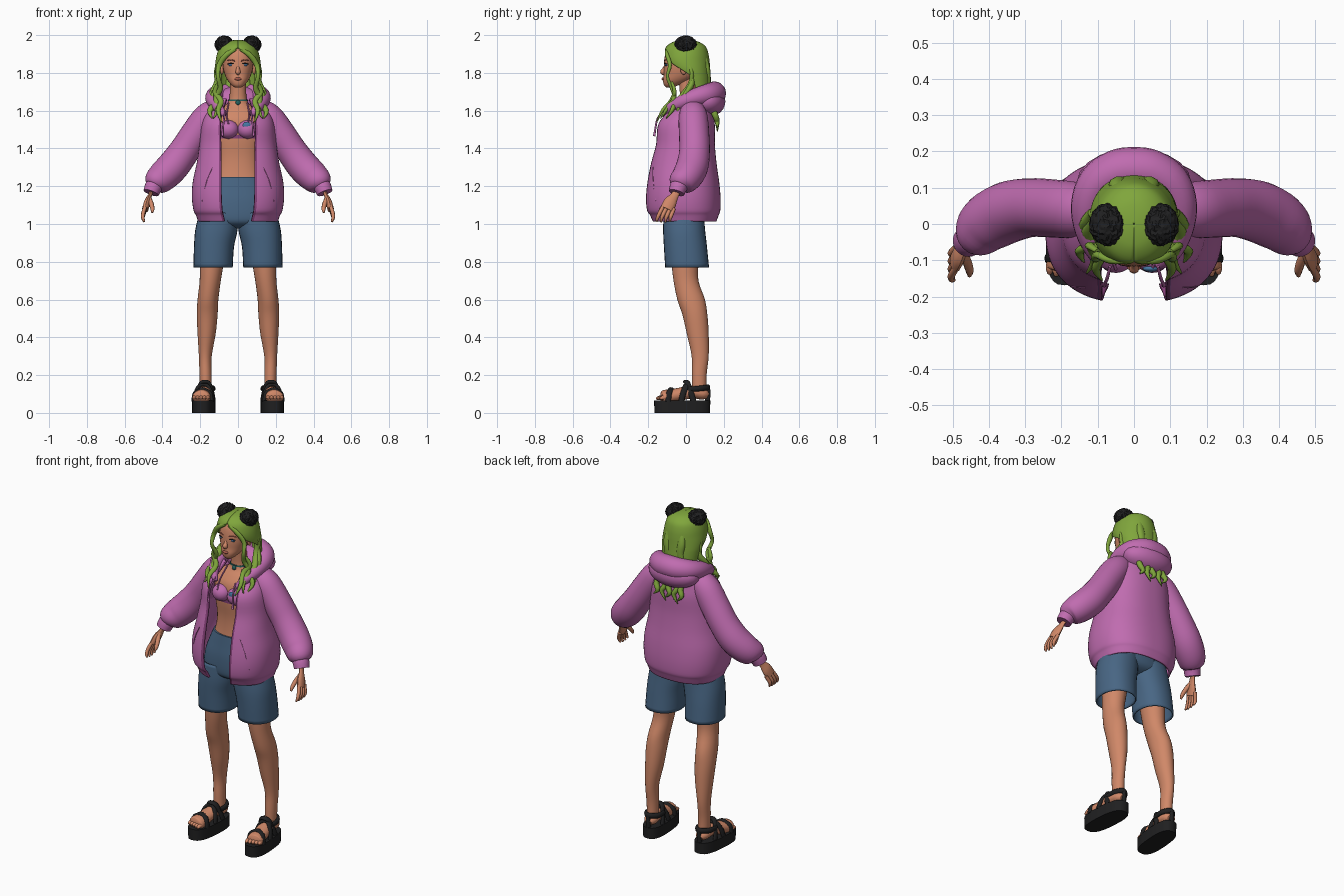
import bpy, bmesh, math, random
from mathutils import Vector, Matrix
random.seed(4)

def colour(name, r, g, b):
    lin = [((c / 255 + 0.055) / 1.055) ** 2.4 for c in (r, g, b)]
    m = bpy.data.materials.new(name)
    m.diffuse_color = (*lin, 1)
    return m

PINK = colour("orchid cloth", 192, 108, 176)
PLUM = colour("plum trim", 135, 66, 122)
SKIN = colour("skin", 208, 136, 104)
GREEN = colour("green hair", 128, 166, 60)
DENIM = colour("blue denim", 72, 102, 132)
BLACK = colour("black rubber", 32, 32, 33)
LIP = colour("lips", 165, 90, 76)
BLUE = colour("blue eyes", 70, 120, 165)
TEAL = colour("teal trim", 40, 100, 95)

def finish(name, bm, mats, mirror=False, thick=0, smooth=True):
    bmesh.ops.recalc_face_normals(bm, faces=bm.faces)
    me = bpy.data.meshes.new(name)
    bm.to_mesh(me)
    bm.free()
    for p in me.polygons:
        p.use_smooth = smooth
    if smooth:
        me.set_sharp_from_angle(angle=math.radians(50))
    for m in mats:
        me.materials.append(m)
    ob = bpy.data.objects.new(name, me)
    bpy.context.collection.objects.link(ob)
    if thick:
        s = ob.modifiers.new("thickness", 'SOLIDIFY')
        s.thickness, s.offset = thick, 0
    if mirror:
        ob.modifiers.new("mirror", 'MIRROR').use_clip = False
    return ob

def spline(rows, k):
    """Catmull-Rom through rows of numbers."""
    out = []
    for i in range(len(rows) - 1):
        a, b, c, d = (rows[max(0, min(len(rows) - 1, i + j))] for j in (-1, 0, 1, 2))
        for s in range(k):
            t = s / k
            out.append([0.5 * (2 * q + (r - p) * t + (2 * p - 5 * q + 4 * r - w) * t * t
                        + (3 * q - p - 3 * r + w) * t ** 3) for p, q, r, w in zip(a, b, c, d)])
    return out + [list(rows[-1])]

def skin_rings(bm, rings, closed, caps):
    vs = [[bm.verts.new(p) for p in ring] for ring in rings]
    n = len(vs[0])
    for a, b in zip(vs, vs[1:]):
        for i in range(n if closed else n - 1):
            j = (i + 1) % n
            f = bm.faces.new((a[i], a[j], b[j], b[i]))
            if not closed and i in (0, n - 2):
                f.material_index = 1
    if caps:
        bm.faces.new(vs[0])
        bm.faces.new(vs[-1])

def loft(name, rows, mats, n=28, e=2.2, k=4, shear=0, caps=True, **kw):
    """Stacked rings: rows of (z, cx, cy, rx, ry[, front gap half width])."""
    shell = len(rows[0]) == 6
    rings = []
    for z, cx, cy, rx, ry, *gap in spline(rows, k):
        g = max(0, min(gap[0] / rx, 1)) if shell else 0
        a0 = -math.acos(g ** (e / 2))
        span = math.pi - 2 * a0
        ring = []
        for i in range(n):
            a = a0 + span * i / (n - 1 if shell else n)
            c, s = math.cos(a), math.sin(a)
            y = cy + ry * math.copysign(abs(s) ** (2 / e), s)
            ring.append((cx + rx * math.copysign(abs(c) ** (2 / e), c) + shear * y, y, z))
        rings.append(ring)
    bm = bmesh.new()
    skin_rings(bm, rings, not shell, caps and not shell)
    return finish(name, bm, mats, **kw)

def tube(name, pts, mat, ref=(0, 1, 0), flat=1, n=12, k=4, mirror=True):
    """Round or flattened tube through points (x, y, z, radius)."""
    p = spline(pts, k)
    rings = []
    for i, q in enumerate(p):
        t = Vector(p[min(i + 1, len(p) - 1)][:3]) - Vector(p[max(i - 1, 0)][:3])
        side = t.cross(Vector(ref)).normalized()
        up = side.cross(t).normalized()
        rings.append([Vector(q[:3]) + q[3] * (side * math.cos(a) + up * flat * math.sin(a))
                      for a in (2 * math.pi * j / n for j in range(n))])
    bm = bmesh.new()
    skin_rings(bm, rings, True, True)
    return finish(name, bm, [mat], mirror=mirror)

def blob(name, c, r, mat, mirror=False, fuzz=0):
    bm = bmesh.new()
    bmesh.ops.create_icosphere(bm, subdivisions=4 if fuzz else 3, radius=1)
    for v in bm.verts:
        v.co *= 1 + random.uniform(-fuzz, fuzz)
    bmesh.ops.transform(bm, matrix=Matrix.Translation(c) @ Matrix.Diagonal((*r, 1)), verts=bm.verts)
    return finish(name, bm, [mat], mirror=mirror, smooth=not fuzz)

# Body
loft("torso", [(1.2, 0, -.005, .15, .095), (1.28, 0, -.005, .125, .085), (1.36, 0, -.005, .12, .083),
     (1.46, 0, -.005, .132, .092), (1.55, 0, 0, .135, .09), (1.6, 0, .01, .11, .072),
     (1.64, 0, .015, .055, .05), (1.7, 0, .01, .043, .043), (1.8, 0, .0, .043, .043)], [SKIN])
loft("legs", [(.1, .17, .07, .031, .038), (.2, .172, .07, .032, .039), (.3, .173, .075, .034, .045),
     (.42, .166, .062, .048, .058), (.52, .163, .047, .055, .066), (.6, .159, .027, .055, .073),
     (.7, .147, .0, .056, .066), (.8, .138, -.005, .064, .072), (.97, .12, -.005, .075, .085)],
     [SKIN], mirror=True, e=2)

# Head and face
loft("head", [(1.722, 0, -.085, .015, .018), (1.735, 0, -.078, .034, .038), (1.76, 0, -.05, .055, .072),
     (1.79, 0, -.028, .07, .09), (1.83, 0, -.02, .08, .098), (1.88, 0, -.012, .083, .102),
     (1.92, 0, -.005, .078, .096), (1.95, 0, 0, .056, .068), (1.96, 0, 0, .02, .025)], [SKIN])
tube("nose", [(0, -.106, 1.84, .008), (0, -.116, 1.82, .01), (0, -.123, 1.805, .014), (0, -.113, 1.797, .01)],
     SKIN, ref=(1, 0, 0), mirror=False)
blob("lips", (0, -.121, 1.768), (.019, .008, .008), LIP)
blob("eyes", (.036, -.102, 1.842), (.016, .01, .007), BLUE, mirror=True)
tube("eyelashes", [(.018, -.113, 1.846, .002), (.036, -.112, 1.851, .003), (.055, -.101, 1.847, .002)], BLACK, n=6)
tube("eyebrows", [(.016, -.114, 1.863, .003), (.038, -.109, 1.869, .003), (.058, -.096, 1.864, .002)], LIP, n=6)
blob("ears", (.085, -.012, 1.82), (.01, .018, .03), SKIN, mirror=True)

# Hair: cap with a centre parting, two fuzzy buns, wavy locks
loft("hair_cap", [(1.969, 0, 0, .001, .001, 0), (1.966, 0, 0, .03, .035, 0), (1.957, 0, 0, .06, .07, 0),
     (1.935, 0, 0, .09, .1, 0), (1.9, 0, 0, .105, .113, .045), (1.86, 0, .002, .113, .117, .08),
     (1.82, 0, .015, .116, .107, .108), (1.78, 0, .035, .112, .09, .112), (1.72, 0, .05, .104, .08, .104),
     (1.64, 0, .06, .095, .075, .095)], [GREEN, GREEN], n=48, e=2, thick=.012)
blob("hair_buns", (.073, -.002, 1.95), (.05, .057, .047), BLACK, mirror=True, fuzz=.06)
locks = [
    [(.012, -.104, 1.925, .008), (.062, -.1, 1.895, .014), (.1, -.085, 1.84, .014), (.106, -.098, 1.78, .011),
     (.093, -.075, 1.72, .014), (.115, -.062, 1.67, .015), (.108, -.1, 1.61, .013), (.13, -.135, 1.56, .003)],
    [(.1, .005, 1.87, .012), (.112, .03, 1.8, .016), (.105, .02, 1.74, .016), (.125, -.02, 1.68, .02),
     (.118, -.055, 1.64, .018), (.15, -.075, 1.6, .014), (.138, -.105, 1.56, .003)],
    [(.1, .03, 1.8, .014), (.11, .03, 1.74, .02), (.132, .0, 1.69, .02),
     (.13, -.03, 1.64, .018), (.148, -.05, 1.575, .003)],
    [(.1, -.075, 1.75, .009), (.122, -.06, 1.7, .014), (.09, -.08, 1.65, .015), (.105, -.125, 1.6, .012),
     (.088, -.155, 1.54, .003)],
    [(.035, .09, 1.9, .02), (.045, .108, 1.83, .025), (.04, .113, 1.77, .025), (.05, .108, 1.7, .025)]]
for i, pts in enumerate(locks):
    tube("hair_lock_%d" % i, pts, GREEN, ref=(0, 1, 0), flat=.75, n=10)
for i in range(5):
    x, w = -.08 + .04 * i, .02 * (-1) ** i
    tube("hair_tip_%d" % i, [(x, .13, 1.63, .016), (x + w * .4, .155, 1.575, .016),
         (x - w * .3, .165, 1.54, .013), (x + w, .166, 1.49 + abs(w + .02) * .5, .002)], GREEN, n=8, mirror=False)

# Bikini top and choker
blob("bikini_cups", (.05, -.082, 1.5), (.054, .053, .05), PINK, mirror=True)
loft("bikini_band", [(1.452, 0, -.005, .135, .095), (1.472, 0, -.005, .136, .096)], [PLUM], k=1)
tube("bikini_straps", [(.05, -.125, 1.53, .004), (.06, -.088, 1.575, .004), (.05, -.03, 1.64, .004)], PINK, n=8)
blob("bikini_patch", (.046, -.123, 1.523), (.022, .009, .018), BLUE)
loft("choker", [(1.65, 0, .014, .053, .049), (1.659, 0, .013, .051, .048)], [TEAL], k=1)
blob("choker_pendant", (0, -.038, 1.643), (.013, .007, .013), TEAL)

# Shorts
loft("shorts_legs", [(.77, .132, .006, .1, .112), (.88, .127, -.003, .102, .11), (.97, .114, -.01, .108, .107),
     (1.06, .1, -.012, .1, .102)], [DENIM], mirror=True, caps=False, thick=.008)
loft("shorts_hips", [(.975, 0, -.01, .1, .03), (.985, 0, -.01, .13, .065), (1.005, 0, -.012, .18, .095),
     (1.04, 0, -.012, .2, .106), (1.12, 0, -.012, .19, .106), (1.19, 0, -.01, .165, .1),
     (1.25, 0, -.008, .14, .095)], [DENIM])

# Jacket: open shell with zip edges, sleeves, cuffs, folded hood
loft("jacket_body", [(1.015, 0, -.01, .205, .165, .07), (1.05, 0, -.012, .218, .18, .078),
     (1.075, 0, -.016, .23, .192, .083), (1.14, 0, -.018, .238, .195, .087), (1.22, 0, -.018, .234, .188, .088),
     (1.32, 0, -.016, .213, .172, .088), (1.42, 0, -.008, .198, .155, .09), (1.52, 0, -.004, .188, .151, .092),
     (1.58, 0, .012, .168, .126, .085), (1.63, 0, .035, .13, .1, .07), (1.66, 0, .045, .1, .08, .06)],
     [PINK, PLUM], n=110, e=2.4, thick=.012)
tube("sleeves", [(.1, .035, 1.61, .06), (.16, .038, 1.565, .077), (.225, .043, 1.475, .08), (.285, .045, 1.385, .081),
     (.345, .033, 1.305, .085), (.4, .005, 1.25, .081), (.435, -.028, 1.22, .067), (.45, -.04, 1.2, .042)],
     PINK, n=28)
tube("cuffs", [(.432, -.025, 1.22, .046), (.448, -.04, 1.195, .046), (.46, -.05, 1.165, .042)], PINK, n=24)
half = [(.068, -.115, 1.575, .012), (.1, -.085, 1.612, .025), (.124, -.02, 1.645, .038),
        (.126, .05, 1.67, .048), (.1, .11, 1.684, .056), (.05, .142, 1.69, .062)]
tube("hood_roll", half + [(0, .149, 1.692, .063)] + [(-p[0], *p[1:]) for p in half[::-1]],
     PINK, ref=(0, 0, 1), n=20, mirror=False)
blob("hood_pouch", (0, .113, 1.648), (.158, .096, .082), PINK)
tube("drawstrings", [(.066, -.118, 1.6, .004), (.074, -.15, 1.56, .005), (.08, -.163, 1.5, .005),
     (.082, -.168, 1.465, .007)], PINK, n=8)
tube("pocket_seams", [(.135, -.175, 1.3, .002), (.165, -.174, 1.23, .002), (.19, -.16, 1.12, .002)], PINK, n=6)

# Hands
tube("palms", [(.455, -.045, 1.18, .021), (.466, -.06, 1.15, .021), (.48, -.083, 1.115, .034),
     (.491, -.102, 1.078, .034)], SKIN, ref=(1, 0, 0), flat=.5)
for i in range(4):
    y, y2 = -.127 + .018 * i, -.152 + .023 * i
    tube("finger_%d" % i, [(.488, y + .01, 1.1 - .006 * i, .01), (.502, (y + y2) / 2, 1.058 - .004 * i, .0105),
         (.503, y2, 1.03, .009), (.496, y2 - .003, 1.01 + .004 * (i in (0, 3)), .005)], SKIN, ref=(1, 0, 0), n=8)
tube("thumbs", [(.474, -.075, 1.14, .014), (.46, -.105, 1.11, .013), (.453, -.13, 1.08, .011),
     (.454, -.143, 1.06, .005)], SKIN, ref=(1, 0, 0), n=8)

# Feet and platform sandals
tube("feet", [(.17, .115, .09, .022), (.172, .09, .1, .038), (.177, .03, .11, .042), (.187, -.05, .095, .044),
     (.194, -.115, .082, .048), (.196, -.13, .08, .037)], SKIN, ref=(0, 0, 1), flat=.8, n=16)
for i in range(5):
    x = .158 + .018 * i
    tube("toe_%d" % i, [(x, -.11, .082, .012), (x + .002, -.14 + .004 * i, .08, .011),
         (x + .003, -.157 + .005 * i, .074, .006)], SKIN, ref=(0, 0, 1), n=8)
loft("sandal_soles", [(0, .179, -.02, .06, .147), (.066, .179, -.02, .06, .149)],
     [BLACK], e=2.7, k=1, shear=-.07, mirror=True)
for name, y, cx, w, h, lean in (("toe_strap", -.095, .188, .049, .126, .015), ("instep_strap", -.025, .183, .05, .15, .03),
                                ("ankle_strap", .04, .175, .047, .165, -.04)):
    tube(name, [(cx - w, y, .06, .01), (cx - w * .88, y + lean * .3, .1, .01), (cx - w * .5, y + lean * .8, h - .01, .01),
         (cx, y + lean, h, .01), (cx + w * .5, y + lean * .8, h - .01, .01),
         (cx + w * .88, y + lean * .3, .1, .01), (cx + w, y, .06, .01)], BLACK, ref=(0, 1, 0), flat=1.6, n=10)
tube("heel_strap", [(.134, .02, .125, .01), (.132, .08, .13, .011), (.17, .117, .135, .011), (.208, .08, .13, .011),
     (.212, .02, .125, .01)], BLACK, ref=(0, 0, 1), flat=1.4, n=10)
tube("heel_posts", [(.17, .113, .06, .014), (.17, .117, .1, .013), (.17, .116, .135, .012)], BLACK, n=10)
